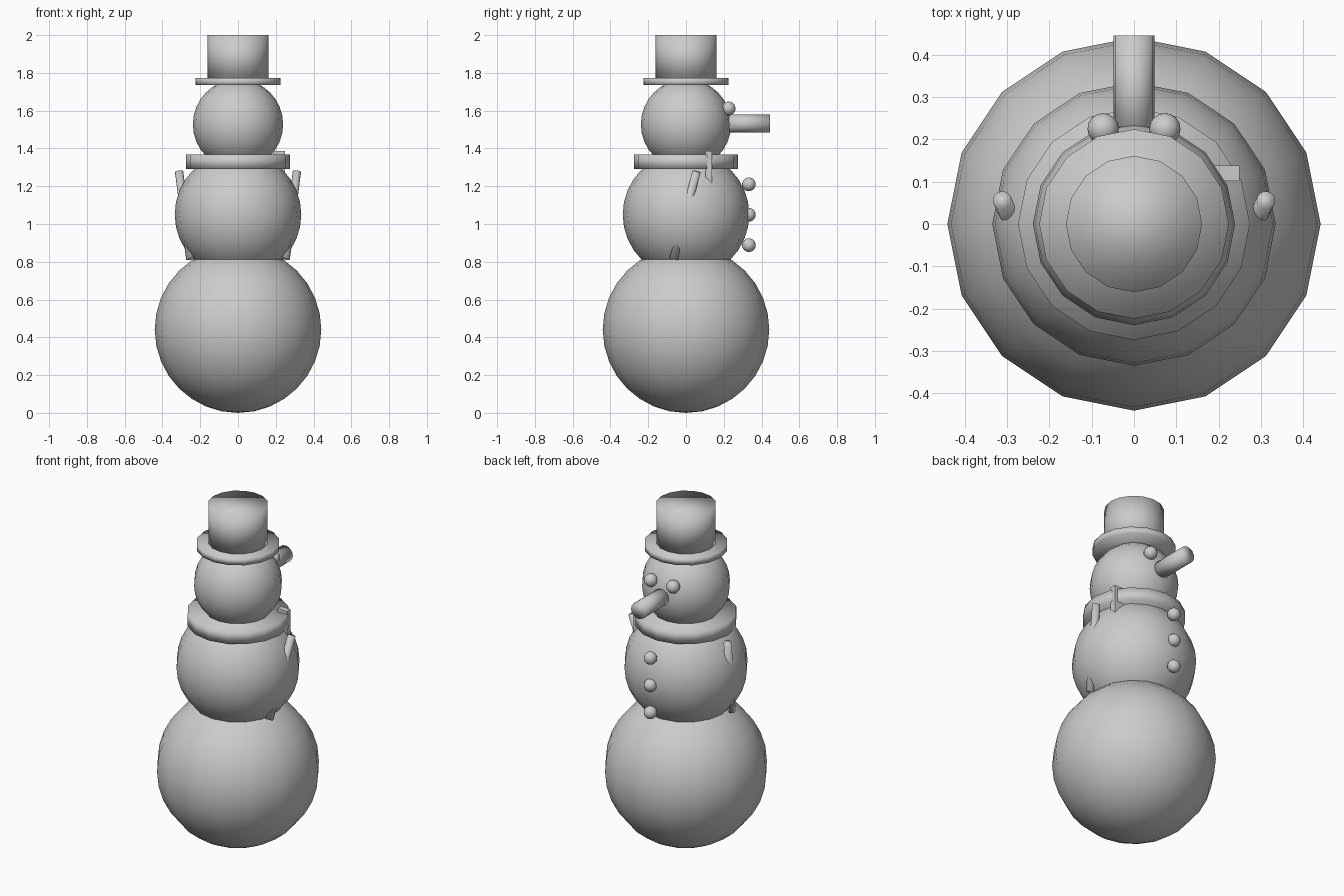
import bpy
from mathutils import Vector

if "Cube" in bpy.data.objects:
    bpy.data.objects.remove(bpy.data.objects["Cube"])


def finish(name, smooth=True):
    ob = bpy.context.object
    ob.name = name
    if smooth:
        bpy.ops.object.shade_smooth()
    return ob


def ball(name, loc, r, seg=16, rings=16):
    bpy.ops.mesh.primitive_uv_sphere_add(segments=seg, ring_count=rings, radius=r, location=loc)
    return finish(name)


def rod(name, a, b, r, sides=16):
    a, b = Vector(a), Vector(b)
    d = b - a
    bpy.ops.mesh.primitive_cylinder_add(vertices=sides, radius=r, depth=d.length,
                                        location=(a + b) / 2,
                                        rotation=d.to_track_quat('Z', 'Y').to_euler())
    return finish(name)


def disc(name, z0, z1, r):
    bpy.ops.mesh.primitive_cylinder_add(vertices=16, radius=r, depth=z1 - z0,
                                        location=(0, 0, (z0 + z1) / 2))
    return finish(name)


# stacked snowballs
ball("lower_body", (0, 0, 0.441), 0.441)
ball("middle_body", (0, 0, 1.05), 0.335)
ball("head", (0, 0, 1.528), 0.239)

# hat
disc("hat_brim", 1.735, 1.773, 0.224)
disc("hat_crown", 1.765, 2.0, 0.161)

# scarf band and hanging end
disc("scarf", 1.291, 1.367, 0.274)
bpy.ops.mesh.primitive_cube_add(size=1, location=(0.217, 0.12, 1.297))
bpy.context.object.scale = (0.064, 0.036, 0.178)
finish("scarf_end", smooth=False)

# eyes and stick arms on both sides
for side, s in (("left", -1), ("right", 1)):
    ball(side + "_eye", (s * 0.073, 0.225, 1.611), 0.037)
    rod(side + "_arm", (s * 0.253, -0.066, 0.815), (s * 0.312, 0.056, 1.278), 0.022)

# nose
rod("nose", (0, 0.19, 1.532), (0, 0.445, 1.532), 0.048)

# buttons
for i, z in enumerate((0.888, 1.049, 1.21)):
    ball(f"button_{i + 1}", (0, 0.333, z), 0.036)
